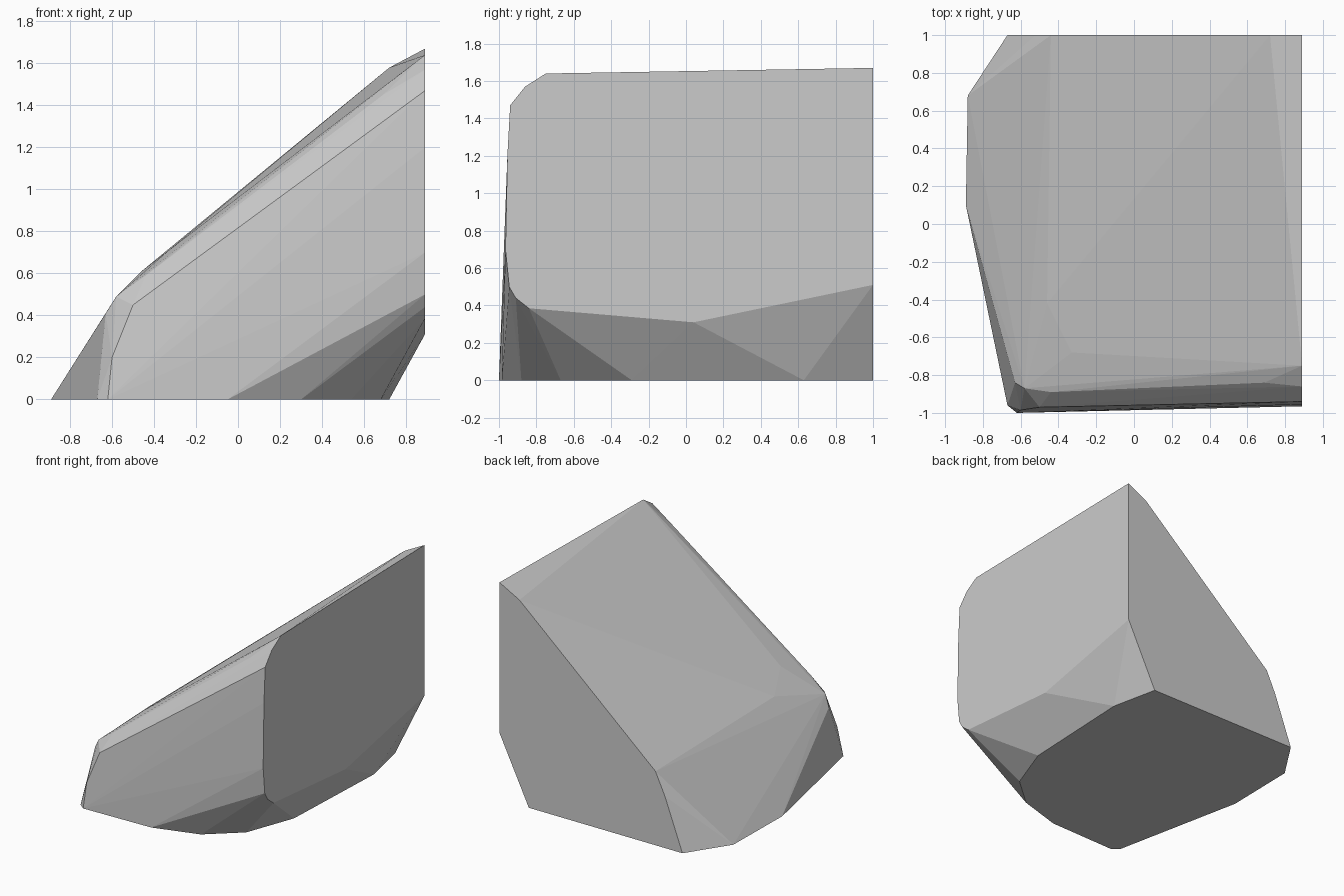
import bpy
import bmesh

# Remove the default cube only
default_cube = bpy.data.objects.get("Cube")
if default_cube:
    bpy.data.objects.remove(default_cube, do_unlink=True)


def make_material(name, colour):
    material = bpy.data.materials.new(name)
    material.use_nodes = True
    material.diffuse_color = colour
    shader = material.node_tree.nodes["Principled BSDF"]
    shader.inputs["Base Color"].default_value = colour
    return material


def make_hull(name, points, material):
    """Wrap a faceted solid tightly around the given corner points."""
    mesh = bpy.data.meshes.new(name)
    bm = bmesh.new()
    corners = [bm.verts.new(point) for point in points]
    result = bmesh.ops.convex_hull(bm, input=corners)
    leftovers = set(result["geom_interior"]) | set(result["geom_unused"])
    loose = [v for v in leftovers if isinstance(v, bmesh.types.BMVert)]
    bmesh.ops.delete(bm, geom=loose, context="VERTS")
    # Merge the triangles of the flat cut sides into single faces
    bmesh.ops.dissolve_limit(bm, angle_limit=0.005, verts=bm.verts, edges=bm.edges)
    bmesh.ops.recalc_face_normals(bm, faces=bm.faces)
    bm.to_mesh(mesh)
    bm.free()
    mesh.materials.append(material)
    rock = bpy.data.objects.new(name, mesh)
    bpy.context.collection.objects.link(rock)
    return rock


SIDE_X = 0.89
BACK_Y = 1.0

# Footprint on the ground, as x and y
footprint = [
    (0.64, BACK_Y), (0.72, 0.63), (0.68, -0.29), (0.54, -0.67),
    (0.3, -0.88), (-0.05, -0.985), (-0.62, -1), (-0.67, -0.96),
    (-0.7, -0.8), (-SIDE_X, 0.1), (-0.88, 0.68), (-0.67, BACK_Y),
]

# Outline of the flat cut side, as y and z
cut_side = [
    (BACK_Y, 1.67), (-0.75, 1.64), (-0.86, 1.57), (-0.94, 1.47),
    (-0.955, 1.2), (-0.965, 0.7), (-0.945, 0.5), (-0.91, 0.44),
    (-0.84, 0.385), (0.04, 0.31), (BACK_Y, 0.51),
]

# Upper corners of the flat back, as x and z
cut_back = [(0.72, 1.58), (-0.44, 0.57), (-0.52, 0.4)]

# Shoulder corners between the slope, the front and the blunt end
shoulder = [
    (-0.46, -0.42, 0.61), (-0.33, -0.68, 0.71), (-0.44, -0.89, 0.59),
    (-0.58, -0.87, 0.49), (-0.63, -0.84, 0.41), (-0.5, -0.97, 0.45),
    (-0.6, -0.985, 0.2), (0.69, -0.84, 1.45),
]

points = [(x, y, 0) for x, y in footprint]
points += [(SIDE_X, y, z) for y, z in cut_side]
points += [(x, BACK_Y, z) for x, z in cut_back]
points += shoulder

stone_grey = make_material("stone grey", (0.6, 0.6, 0.6, 1))
make_hull("rock", points, stone_grey)
